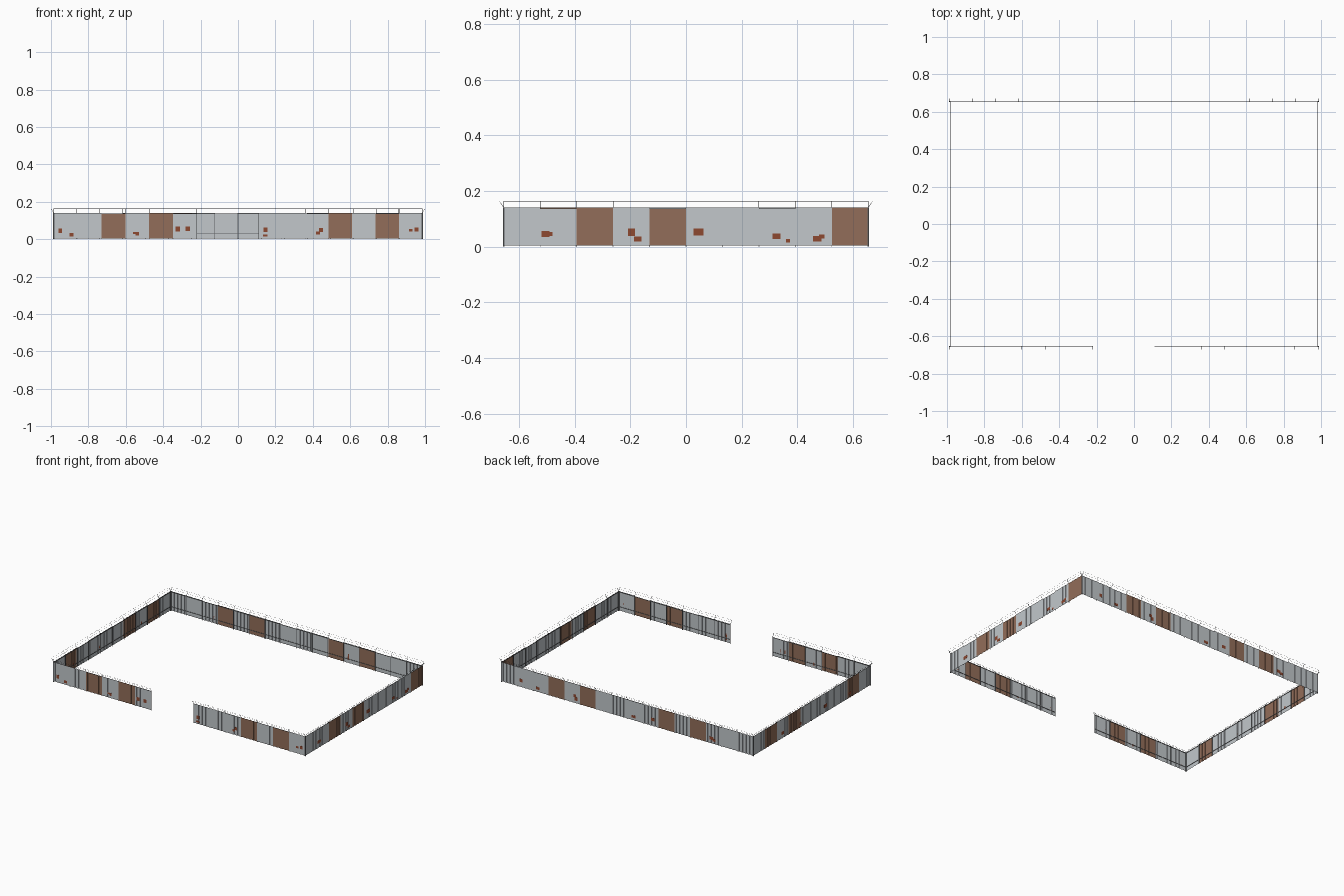
import bpy
import bmesh
from mathutils import Vector

cube = bpy.data.objects.get("Cube")
if cube:
    bpy.data.objects.remove(cube)


def material(name, rgb):
    mat = bpy.data.materials.new(name)
    mat.use_nodes = True
    mat.diffuse_color = (*rgb, 1)
    mat.node_tree.nodes["Principled BSDF"].inputs["Base Color"].default_value = (*rgb, 1)
    return mat


STEEL = material("galvanised grey", (0.54, 0.575, 0.60))
BROWN = material("weathered brown", (0.29, 0.155, 0.10))
RUST = material("rust red", (0.27, 0.065, 0.03))
FRAME = material("frame dark grey", (0.12, 0.125, 0.13))

HALF_X, HALF_Y = 0.985, 0.655
TOP, TIP_Z, TIP_OUT = 0.14, 0.163, 0.015
RIB = 0.002


class Wall:
    """Local frame: u along the wall, v outward, z up."""

    def __init__(self, name, origin, along, out):
        self.name = name
        self.origin, self.along, self.out = Vector(origin), Vector(along), Vector(out)

    def point(self, u, v, z):
        return self.origin + self.along * u + self.out * v + Vector((0, 0, z))

    def finish(self, bm, part, mats):
        bmesh.ops.recalc_face_normals(bm, faces=bm.faces)
        mesh = bpy.data.meshes.new(f"{self.name}_{part}")
        bm.to_mesh(mesh)
        bm.free()
        for mat in mats:
            mesh.materials.append(mat)
        obj = bpy.data.objects.new(mesh.name, mesh)
        bpy.context.collection.objects.link(obj)

    def box(self, bm, u, v, z):
        """Box between the (low, high) pairs u, v and z."""
        verts = bmesh.ops.create_cube(bm, size=1)["verts"]
        for vert in verts:
            a, b, c = (int(k > 0) for k in vert.co)
            vert.co = self.point(u[a], v[b], z[c])

    def bar(self, bm, start, end, r):
        """Thin square bar between two local points."""
        a, b = self.point(*start), self.point(*end)
        rot = (b - a).to_track_quat("Z", "Y")
        verts = bmesh.ops.create_cube(bm, size=1)["verts"]
        for vert in verts:
            x, y, z = vert.co
            vert.co = (a + b) / 2 + rot @ Vector((x * 2 * r, y * 2 * r, z * (b - a).length))

    def panels(self, start, end, count, brown, low, ribs=4):
        bm = bmesh.new()
        width = (end - start) / count
        for i in range(count):
            top = TOP - 0.004 if i in low else TOP
            u0 = start + i * width
            step = width / (2 * ribs + 1)
            # Square ribbed sheet profile
            path = []
            for k in range(2 * ribs + 1):
                v = RIB * (k % 2 == 0)
                path += [(u0 + k * step, v), (u0 + (k + 1) * step, v)]
            rows = [[bm.verts.new(self.point(u, v, z)) for u, v in path] for z in (0.004, top)]
            for k in range(len(path) - 1):
                face = bm.faces.new((rows[0][k], rows[0][k + 1], rows[1][k + 1], rows[1][k]))
                face.material_index = int(i in brown)
        self.finish(bm, "corrugated_panels", (STEEL, BROWN))

    def frame(self, start, end, count):
        bm = bmesh.new()
        # Rails behind the sheets
        for z in (0.03, TOP - 0.006):
            self.box(bm, (start, end), (-0.003, -0.0005), (z, z + 0.003))
        # Posts with outward arms
        for i in range(count + 1):
            u = start + (end - start) * i / count
            self.box(bm, (u - 0.0014, u + 0.0014), (-0.003, -0.0005), (0, TOP))
            self.bar(bm, (u, -0.002, TOP - 0.002), (u, TIP_OUT, TIP_Z), 0.0007)
        self.finish(bm, "frame", (FRAME,))

    def wires(self, start, end):
        bm = bmesh.new()
        for t in (0.5, 1):
            v, z = TIP_OUT * t, TOP + (TIP_Z - TOP) * t
            self.bar(bm, (start, v, z), (end, v, z), 0.00025)
        self.finish(bm, "top_wires", (FRAME,))

    def rust(self, spots):
        bm = bmesh.new()
        for u, z, w, h in spots:
            self.box(bm, (u - w / 2, u + w / 2), (RIB, RIB + 0.0006), (z - h / 2, z + h / 2))
        self.finish(bm, "rust_patches", (RUST,))

    def build(self, start, end, count, brown, low):
        self.panels(start, end, count, brown, low)
        self.frame(start, end, count)
        self.wires(start, end)


X, Y = Vector((1, 0, 0)), Vector((0, 1, 0))

# Front wall in two runs, leaving the gateway open
front_right = Wall("front_right", -Y * HALF_Y, X, -Y)
front_right.build(-HALF_X, -0.22, 6, (2, 4), (2, 5))
front_right.rust([(-0.95, 0.045, 0.02, 0.025), (-0.89, 0.025, 0.022, 0.018),
                  (-0.545, 0.034, 0.032, 0.012), (-0.538, 0.026, 0.018, 0.012),
                  (-0.322, 0.055, 0.025, 0.025), (-0.268, 0.055, 0.024, 0.024)])
front_left = Wall("front_left", -Y * HALF_Y, X, -Y)
front_left.build(0.11, HALF_X, 7, (3, 5), (2, 5))
front_left.rust([(0.147, 0.05, 0.02, 0.025), (0.145, 0.02, 0.024, 0.011),
                 (0.427, 0.034, 0.022, 0.015), (0.443, 0.05, 0.022, 0.02),
                 (0.923, 0.048, 0.02, 0.014), (0.955, 0.053, 0.022, 0.022)])

# Back wall
back = Wall("back", Y * HALF_Y, X, Y)
back.build(-HALF_X, HALF_X, 16, (3, 5, 10, 12), (2, 7, 10, 13))
back.rust([(0.83, 0.05, 0.022, 0.022), (0.7, 0.03, 0.025, 0.018), (0.4, 0.035, 0.022, 0.025),
           (0.41, 0.055, 0.02, 0.02), (-0.05, 0.03, 0.03, 0.018), (-0.2, 0.05, 0.03, 0.022),
           (-0.66, 0.04, 0.03, 0.022), (-0.68, 0.03, 0.024, 0.018)])

# Side walls
left = Wall("left", X * HALF_X, Y, X)
left.build(-HALF_Y, HALF_Y, 10, (2, 4, 9), (1, 4, 7))
left.rust([(-0.505, 0.046, 0.03, 0.022), (-0.488, 0.046, 0.015, 0.014),
           (-0.195, 0.052, 0.025, 0.027), (-0.173, 0.028, 0.028, 0.017),
           (0.045, 0.052, 0.035, 0.025), (0.325, 0.038, 0.03, 0.02),
           (0.367, 0.022, 0.015, 0.013), (0.472, 0.029, 0.03, 0.02),
           (0.488, 0.037, 0.02, 0.015)])
right = Wall("right", -X * HALF_X, Y, -X)
right.build(-HALF_Y, HALF_Y, 10, (1, 6, 8), (2, 5, 8))
right.rust([(0.33, 0.04, 0.03, 0.022), (0.13, 0.03, 0.025, 0.018),
            (-0.15, 0.05, 0.03, 0.024), (-0.42, 0.035, 0.025, 0.02)])

# Corner posts
for sx in (-1, 1):
    for sy in (-1, 1):
        corner = Wall(f"{'left' if sx > 0 else 'right'}_{'back' if sy > 0 else 'front'}",
                      X * HALF_X * sx + Y * HALF_Y * sy, X, Y)
        bm = bmesh.new()
        corner.box(bm, (-0.003, 0.003), (-0.003, 0.003), (0, TOP))
        corner.finish(bm, "corner_post", (FRAME,))
